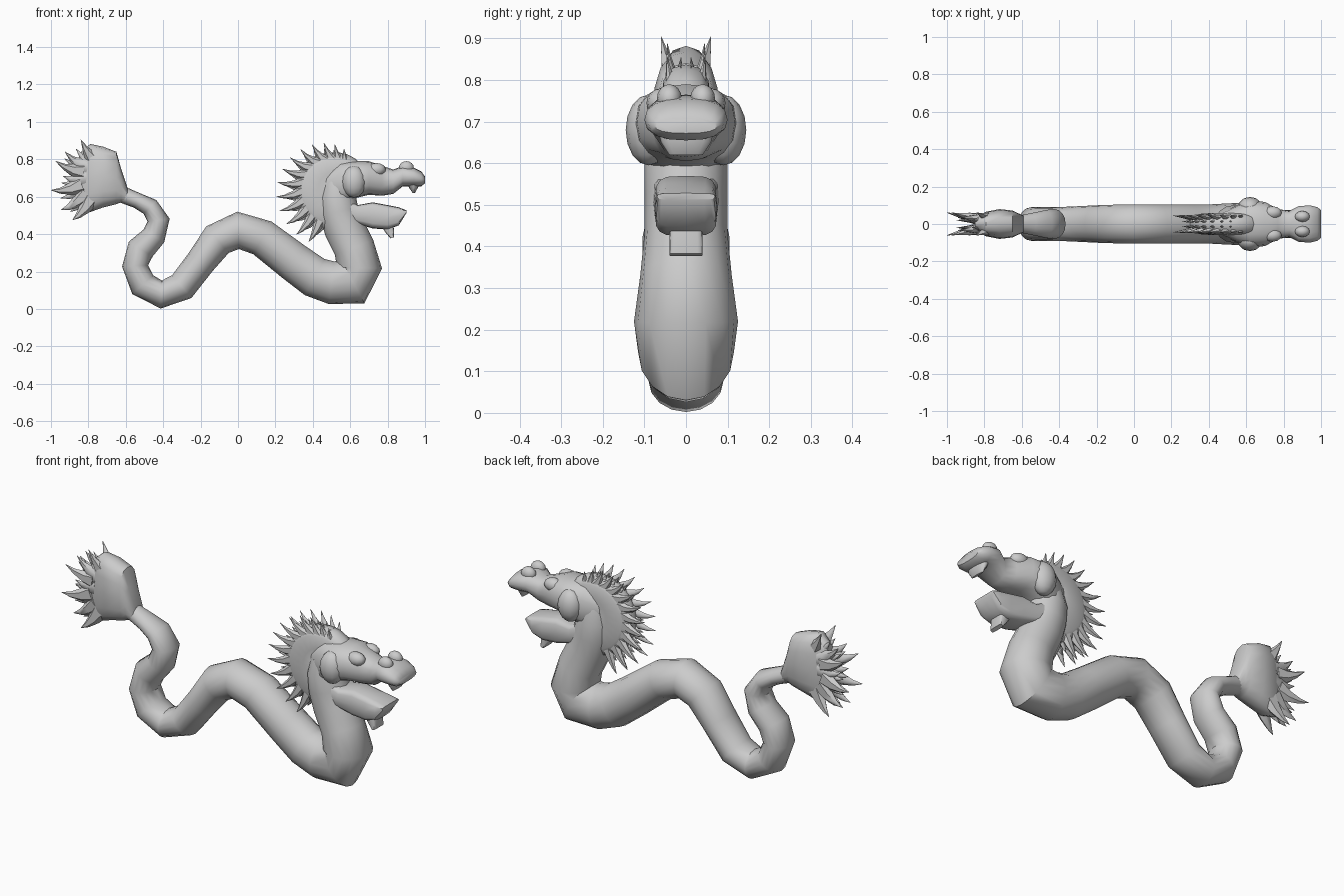
import bpy
import bmesh
from math import sin, cos, pi, radians
from mathutils import Vector, Matrix

if "Cube" in bpy.data.objects:
    bpy.data.objects.remove(bpy.data.objects["Cube"])

GREY = (0.6, 0.6, 0.6, 1)
grey = bpy.data.materials.new("plain grey")
grey.use_nodes = True
grey.diffuse_color = GREY
grey.node_tree.nodes["Principled BSDF"].inputs["Base Color"].default_value = GREY


def loft(bm, sections, sides=16, boxy=2.0, direction=None):
    """Skin rings along a path; a section is x, z, half height, half width, y."""
    sections = [tuple(s) + (0,) * (5 - len(s)) for s in sections]
    path = [Vector((x, y, z)) for x, z, _, _, y in sections]
    rings = []
    for i, (x, z, height, width, y) in enumerate(sections):
        ahead = path[min(i + 1, len(path) - 1)] - path[max(i - 1, 0)]
        along = Vector(direction) if direction else Vector((ahead.x, 0, ahead.z))
        along.normalize()
        across = Vector((-along.z, 0, along.x))
        ring = []
        for k in range(sides):
            angle = 2 * pi * k / sides
            c, s = [abs(v) ** (2 / boxy) * (1 if v > 0 else -1)
                    for v in (cos(angle), sin(angle))]
            offset = across * (height * c) + Vector((0, width * s, 0))
            ring.append(bm.verts.new(path[i] + offset))
        rings.append(ring)
    for a, b in zip(rings, rings[1:]):
        for k in range(sides):
            n = (k + 1) % sides
            bm.faces.new((a[k], a[n], b[n], b[k]))
    bm.faces.new(rings[0])
    bm.faces.new(rings[-1])


def lump(bm, centre, size):
    """Rounded swelling on both sides of the head."""
    for side in (-1, 1):
        place = Matrix.Translation((centre[0], side * centre[1], centre[2]))
        bmesh.ops.create_uvsphere(bm, u_segments=12, v_segments=8, radius=1,
                                  matrix=place @ Matrix.Diagonal((*size, 1)))


def spike_pair(bm, root, tip, thick, root_y, tip_y, sag):
    """Curved tapering hair spike, mirrored across the middle."""
    root, tip = Vector(root), Vector(tip)
    for side in (-1, 1):
        sections = []
        for t in (0, 0.35, 0.7, 1):
            p = root.lerp(tip, t)
            y = side * (root_y + (tip_y - root_y) * t)
            size = thick * (1 - t) + 0.001
            sections.append((p.x, p.y - sag * sin(pi * t), size, size * 0.7, y))
        loft(bm, sections, sides=6)


def finish(name, bm, angle=50):
    bmesh.ops.recalc_face_normals(bm, faces=bm.faces)
    mesh = bpy.data.meshes.new(name)
    bm.to_mesh(mesh)
    bm.free()
    mesh.materials.append(grey)
    part = bpy.data.objects.new(name, mesh)
    bpy.context.collection.objects.link(part)
    bpy.ops.object.select_all(action="DESELECT")
    part.select_set(True)
    bpy.context.view_layer.objects.active = part
    bpy.ops.object.shade_smooth_by_angle(angle=radians(angle))


# Winding body from tail stem to neck
bm = bmesh.new()
loft(bm, [
    (-.64, .62, .045, .04), (-.54, .58, .042, .06), (-.47, .545, .05, .075),
    (-.425, .475, .06, .08), (-.45, .39, .065, .085), (-.52, .32, .075, .085),
    (-.55, .23, .07, .09), (-.51, .13, .075, .09), (-.41, .077, .075, .09),
    (-.3, .12, .08, .095), (-.2, .25, .08, .1), (-.11, .37, .093, .103),
    (0, .42, .1, .105), (.13, .38, .1, .105), (.3, .25, .105, .105),
    (.41, .17, .11, .105), (.5, .14, .115, .11), (.615, .145, .13, .115),
    (.65, .22, .12, .125), (.62, .33, .11, .11), (.57, .43, .11, .1),
    (.54, .52, .105, .1), (.53, .6, .1, .1), (.53, .68, .08, .08)])
finish("body", bm)

# Skull and flared snout
bm = bmesh.new()
loft(bm, [
    (.47, .66, .08, .06), (.55, .67, .12, .1), (.62, .69, .1, .125),
    (.7, .7, .09, .118), (.77, .685, .08, .08), (.83, .68, .065, .07),
    (.88, .71, .055, .095), (.94, .705, .05, .1), (.98, .695, .04, .09),
    (1, .69, .018, .075)], boxy=2.4, direction=(1, 0, 0))
finish("skull", bm)

# Cheeks, brows and nostrils
bm = bmesh.new()
lump(bm, (.62, .09, .68), (.065, .055, .085))
lump(bm, (.74, .06, .745), (.05, .035, .035))
lump(bm, (.9, .04, .755), (.04, .03, .035))
finish("face_swellings", bm)

# Pointed upper lip
bm = bmesh.new()
loft(bm, [(.93, .69, .03, .07), (.94, .65, .025, .06), (.94, .62, .006, .04)])
finish("upper_lip", bm)

# Lower jaw and chin beard
bm = bmesh.new()
loft(bm, [
    (.54, .53, .08, .08), (.64, .505, .05, .078), (.72, .5, .07, .075),
    (.8, .49, .065, .075), (.86, .495, .048, .075), (.9, .52, .008, .07)],
    boxy=4, direction=(1, 0, 0))
finish("lower_jaw", bm, 40)
bm = bmesh.new()
loft(bm, [(.79, .47, .035, .04), (.81, .42, .025, .04), (.825, .38, .01, .04)],
     boxy=5)
finish("chin_beard", bm, 40)


# Mane: a swept fan behind the head, edged with two rows of spikes
def mane_point(t, share):
    angle = radians(85 + 150 * t)
    reach = (.2 + .16 * sin(2 * t)) * share
    return .56 + reach * cos(angle), .65 + reach * sin(angle), reach


bm = bmesh.new()
fan = []
for i in range(-1, 14):
    x, z, half = mane_point(i / 12, .37)
    fan.append((x, z, max(half, .1), .06))
loft(bm, fan, sides=12, boxy=2.8)
finish("mane_fan", bm)

bm = bmesh.new()
for i in range(13):
    t = i / 12
    spike_pair(bm, mane_point(t, .6)[:2], mane_point(t + .02, 1)[:2],
               .032, .03, .045, .012)
    spike_pair(bm, mane_point(t + .04, .55)[:2], mane_point(t + .04, .86)[:2],
               .03, .02, .012, .008)
finish("mane_spikes", bm)

# Tail tuft: a flattened flare ending in curved spikes
bm = bmesh.new()
loft(bm, [
    (-.59, .605, .04, .045), (-.625, .66, .09, .06), (-.65, .7, .14, .072),
    (-.72, .705, .162, .08), (-.79, .7, .182, .066), (-.85, .68, .15, .035)],
    boxy=2.6, direction=(-1, 0, 0))
finish("tail_tuft", bm)

bm = bmesh.new()
tips = [(-.84, .905), (-.925, .84), (-.975, .79), (-.935, .71),
        (-1, .635), (-.945, .53), (-.885, .475)]
for i, tip in enumerate(tips):
    root = Vector((-.7, .69)).lerp(Vector(tip), .45)
    spike_pair(bm, root, tip, .05, .025, .06 - .025 * (i % 2), .015)
for a, b in zip(tips, tips[1:]):
    middle = (Vector(a) + Vector(b)) / 2
    root = Vector((-.7, .69)).lerp(middle, .4)
    spike_pair(bm, root, root.lerp(middle, .85), .04, .02, .02, .01)
finish("tail_spikes", bm)
